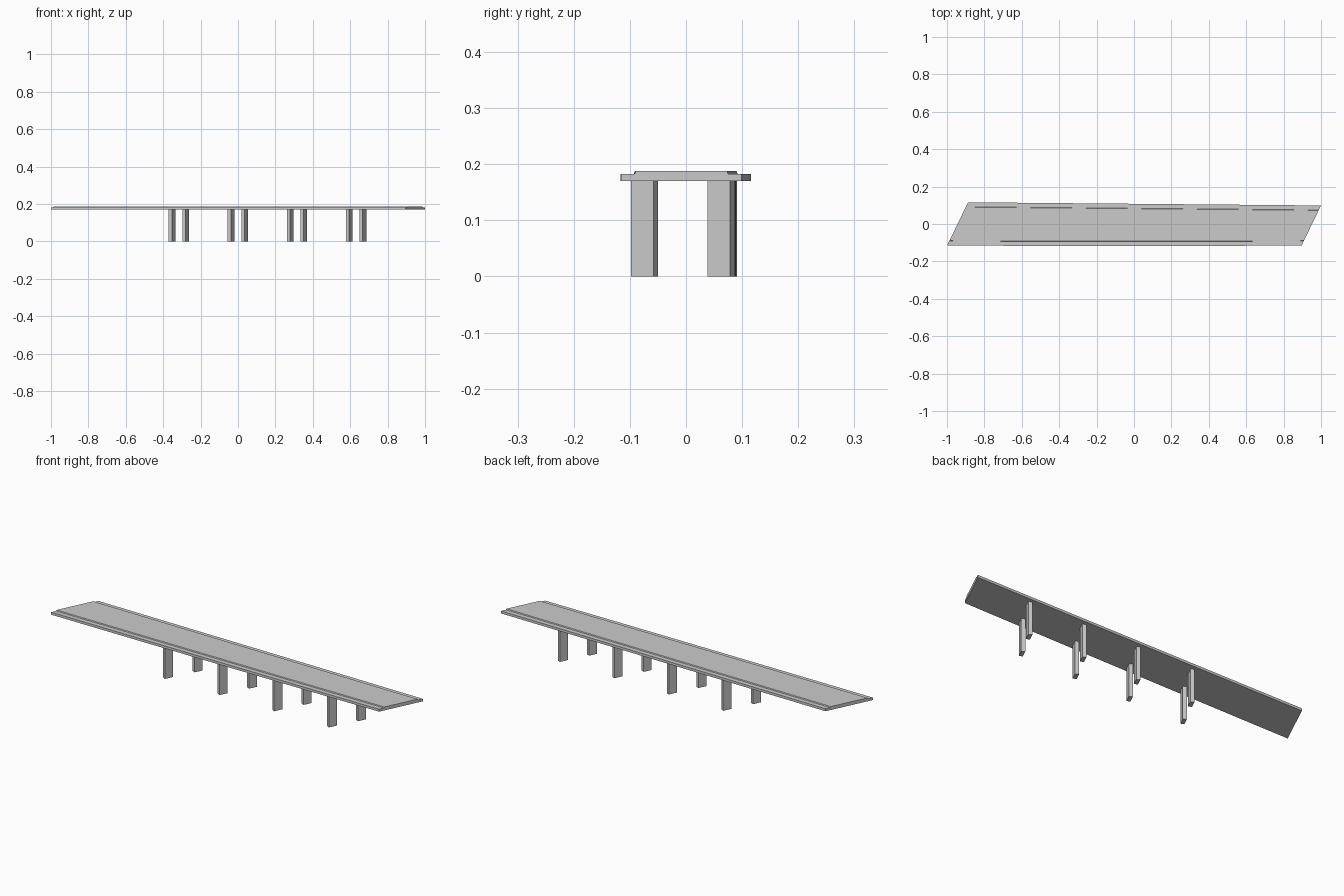
import bpy, bmesh
from mathutils import Matrix, Vector

cube = bpy.data.objects.get("Cube")
if cube:
    bpy.data.objects.remove(cube, do_unlink=True)

concrete = bpy.data.materials.new("concrete_grey")
concrete.use_nodes = True
GREY = (0.6, 0.6, 0.6, 1)
concrete.diffuse_color = GREY
concrete.node_tree.nodes["Principled BSDF"].inputs["Base Color"].default_value = GREY

SKEW = 0.483                       # x shift per unit of y
BOTTOM, WALK, ROAD = 0.17, 0.183, 0.188


def add_object(name, bm):
    bmesh.ops.recalc_face_normals(bm, faces=bm.faces)
    mesh = bpy.data.meshes.new(name)
    bm.to_mesh(mesh)
    bm.free()
    mesh.materials.append(concrete)
    obj = bpy.data.objects.new(name, mesh)
    bpy.context.collection.objects.link(obj)
    return obj


def deck_section(t):
    """Cross-section of the deck: low side walks and a raised roadway."""
    front = -0.117 + 0.0015 * (2 * t - 1) ** 2
    back = 0.116 - 0.017 * t
    profile = [(front, BOTTOM), (front, WALK),
               (front + 0.024, WALK), (front + 0.026, ROAD),
               (back - 0.026, ROAD), (back - 0.024, WALK),
               (back, WALK), (back, BOTTOM)]
    middle = -0.9435 + t * 1.8955
    return [(middle + SKEW * y, y, z) for y, z in profile]


# Skewed, slightly tapering deck
bm = bmesh.new()
steps = 8
rings = [[bm.verts.new(p) for p in deck_section(i / steps)] for i in range(steps + 1)]
for a, b in zip(rings, rings[1:]):
    for i in range(len(a)):
        j = (i + 1) % len(a)
        bm.faces.new((a[i], a[j], b[j], b[i]))
bm.faces.new(rings[0])
bm.faces.new(rings[-1])
add_object("bridge_deck", bm)

# Two rows of slab piers turned along the skew
turn = Vector((SKEW, 1)).angle_signed(Vector((0, 1)))
for i in range(4):
    for row, x, y in (("front", -0.353, -0.074), ("back", -0.28, 0.067 - 0.0015 * i)):
        bm = bmesh.new()
        place = (Matrix.Translation((x + 0.316 * i, y, BOTTOM / 2))
                 @ Matrix.Rotation(-abs(turn), 4, "Z")
                 @ Matrix.Diagonal((0.0188, 0.044, BOTTOM, 1)))
        bmesh.ops.create_cube(bm, size=1, matrix=place)
        add_object(f"{row}_pier_{i + 1}", bm)
